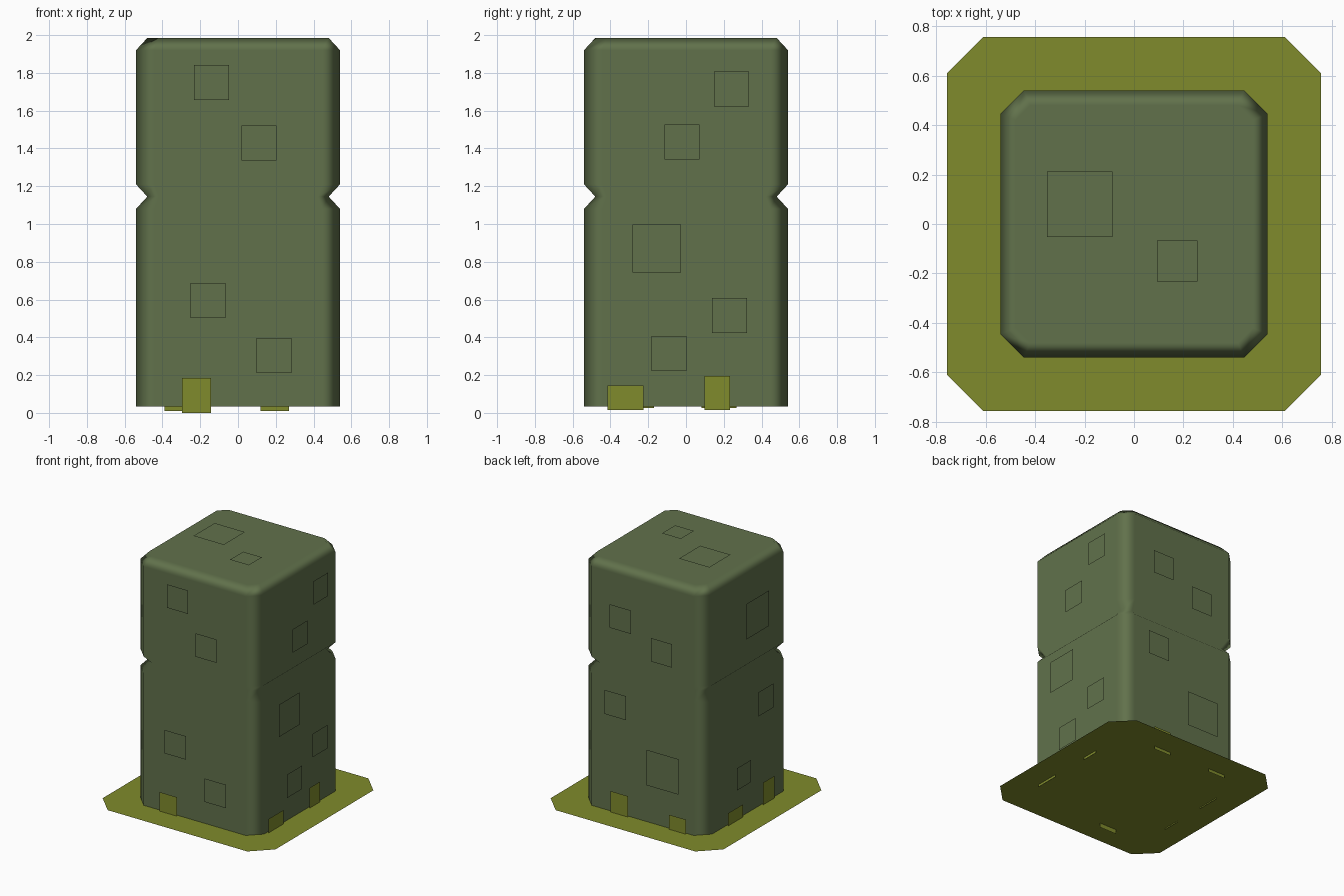
import bpy, bmesh
from mathutils import Vector

cube = bpy.data.objects.get("Cube")
if cube:
    bpy.data.objects.remove(cube, do_unlink=True)


def material(name, rgb):
    m = bpy.data.materials.new(name)
    m.use_nodes = True
    m.diffuse_color = (*rgb, 1)
    bsdf = m.node_tree.nodes["Principled BSDF"]
    bsdf.inputs["Base Color"].default_value = (*rgb, 1)
    bsdf.inputs["Roughness"].default_value = 0.9
    return m


GREEN = material("moss green", (0.12, 0.167, 0.071))
OLIVE = material("olive yellow", (0.215, 0.257, 0.025))

HALF, BASE, TOP, GAP = 0.54, 0.035, 1.985, 0.015


def add_object(name, bm, mat):
    mesh = bpy.data.meshes.new(name)
    bm.to_mesh(mesh)
    bm.free()
    mesh.materials.append(mat)
    obj = bpy.data.objects.new(name, mesh)
    bpy.context.collection.objects.link(obj)
    return obj


def octagon(bm, half, corner, z):
    """Ring of a square with cut corners, counter-clockwise from above."""
    a, c = half, corner
    pts = [(a, -c), (a, c), (c, a), (-c, a), (-a, c), (-a, -c), (-c, -a), (c, -a)]
    return [bm.verts.new((x, y, z)) for x, y in pts]


# Pillar: stacked octagon rings with a pinched waist and bevelled top
bm = bmesh.new()
WIDE, NARROW = (HALF, 0.445), (0.48, 0.42)
profile = [(WIDE, BASE), (WIDE, 1.08), (NARROW, 1.145),
           (WIDE, 1.21), (WIDE, 1.92), (NARROW, TOP)]
rings = [octagon(bm, *size, z) for size, z in profile]
for low, high in zip(rings, rings[1:]):
    for i in range(8):
        j = (i + 1) % 8
        bm.faces.new((low[i], low[j], high[j], high[i]))
bm.faces.new(rings[-1])
for f in bm.faces:
    f.smooth = True
pillar = add_object("pillar", bm, GREEN)
weighted = pillar.modifiers.new("soft_edges", 'WEIGHTED_NORMAL')
weighted.weight = 100

# Ground sheet around the foot
bm = bmesh.new()
bm.faces.new(octagon(bm, 0.755, 0.61, BASE))
add_object("ground_sheet", bm, OLIVE)

# Each side: outward direction and the horizontal axis of its patches
SIDES = {
    "front": (Vector((0, -1, 0)), Vector((1, 0, 0))),
    "back": (Vector((0, 1, 0)), Vector((1, 0, 0))),
    "left": (Vector((1, 0, 0)), Vector((0, 1, 0))),
    "right": (Vector((-1, 0, 0)), Vector((0, 1, 0))),
}
UP = Vector((0, 0, 1))


def sheet(name, center, u, v, normal, width, height, mat):
    """Flat rectangle facing along the normal."""
    bm = bmesh.new()
    u, v = u * width / 2, v * height / 2
    face = bm.faces.new([bm.verts.new(center + u * a + v * b)
                         for a, b in ((-1, -1), (1, -1), (1, 1), (-1, 1))])
    face.normal_update()
    if face.normal.dot(normal) < 0:
        face.normal_flip()
    return add_object(name, bm, mat)


# Square patches: position along the side, height, size
PATCHES = {
    "front": [(-0.14, 1.75, 0.185), (0.11, 1.43, 0.185),
              (-0.16, 0.595, 0.185), (0.19, 0.305, 0.185)],
    "back": [(0.185, 1.58, 0.185), (-0.175, 1.41, 0.185),
             (0.23, 0.89, 0.19), (-0.185, 0.47, 0.28)],
    "left": [(0.24, 1.715, 0.185), (-0.02, 1.435, 0.185), (-0.155, 0.87, 0.255),
             (0.23, 0.515, 0.185), (-0.09, 0.315, 0.185)],
    "right": [(-0.105, 1.56, 0.28), (-0.205, 0.85, 0.19), (0.07, 0.36, 0.175)],
}
for side, patches in PATCHES.items():
    out, along = SIDES[side]
    for i, (t, z, size) in enumerate(patches):
        center = out * (HALF + GAP) + along * t + UP * z
        sheet(f"{side}_patch_{i + 1}", center, along, UP, out, size, size, GREEN)

# Patches lying over the top
for i, (x, y, size) in enumerate([(-0.22, 0.08, 0.265), (0.175, -0.15, 0.165)]):
    sheet(f"top_patch_{i + 1}", Vector((x, y, TOP + GAP)),
          Vector((1, 0, 0)), Vector((0, 1, 0)), UP, size, size, GREEN)

# Grass tufts at the foot: position along the side, width, bottom, top
TUFTS = {
    "front": [(-0.22, 0.155, 0.0, 0.185)],
    "back": [(0.195, 0.15, 0.01, 0.2), (-0.315, 0.15, 0.01, 0.15)],
    "left": [(-0.32, 0.19, 0.015, 0.145), (0.165, 0.135, 0.015, 0.195)],
    "right": [(-0.24, 0.14, 0.025, 0.21), (0.175, 0.185, 0.025, 0.135)],
}
for side, tufts in TUFTS.items():
    out, along = SIDES[side]
    for i, (t, width, low, high) in enumerate(tufts):
        center = out * (HALF + GAP) + along * t + UP * (low + high) / 2
        sheet(f"{side}_tuft_{i + 1}", center, along, UP, out, width, high - low, OLIVE)
